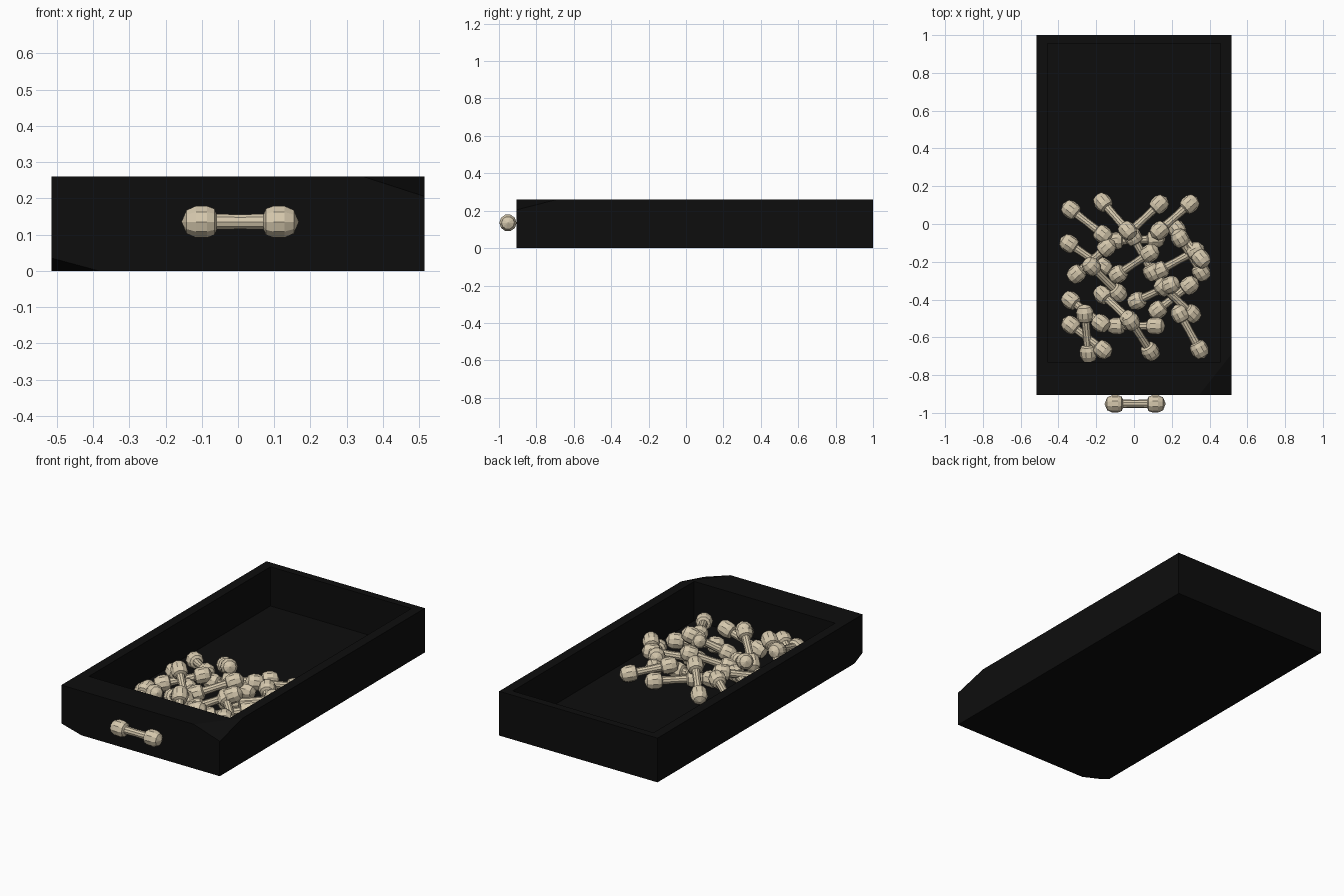
import bpy
import bmesh
from math import tau, sqrt
from mathutils import Vector, Matrix

start_cube = bpy.data.objects.get("Cube")
if start_cube:
    bpy.data.objects.remove(start_cube, do_unlink=True)


def make_material(name, color):
    material = bpy.data.materials.new(name)
    material.use_nodes = True
    material.diffuse_color = color
    material.node_tree.nodes["Principled BSDF"].inputs["Base Color"].default_value = color
    return material


def mesh_from(bm, name, material):
    bmesh.ops.recalc_face_normals(bm, faces=bm.faces)
    mesh = bpy.data.meshes.new(name)
    bm.to_mesh(mesh)
    bm.free()
    mesh.materials.append(material)
    return mesh


def add_object(name, mesh):
    obj = bpy.data.objects.new(name, mesh)
    bpy.context.collection.objects.link(obj)
    return obj


def slice_corner(bm, corner, points):
    """Cut away the corner beyond the plane through three points and cap the cut."""
    a, b, c = map(Vector, points)
    normal = (b - a).cross(c - a).normalized()
    if normal.dot(Vector(corner) - a) < 0:
        normal.negate()
    geom = bm.verts[:] + bm.edges[:] + bm.faces[:]
    cut = bmesh.ops.bisect_plane(bm, geom=geom, plane_co=a, plane_no=normal, clear_outer=True)
    edges = [e for e in cut["geom_cut"] if isinstance(e, bmesh.types.BMEdge)]
    bmesh.ops.contextual_create(bm, geom=edges)


black = make_material("black lacquer", (0.004, 0.004, 0.004, 1))
ivory = make_material("bone ivory", (0.67, 0.58, 0.42, 1))

# Tray: a block with a hollow pressed into its top and two clipped front corners
side, front, back, top = 0.515, -0.905, 1.0, 0.26
inner_side, inner_front, inner_back, floor = 0.458, -0.73, 0.955, 0.03

bm = bmesh.new()
bmesh.ops.create_cube(bm, size=1)
for v in bm.verts:
    v.co = (side if v.co.x > 0 else -side,
            back if v.co.y > 0 else front,
            top if v.co.z > 0 else 0)
lid = max(bm.faces, key=lambda f: f.calc_center_median().z)
bmesh.ops.inset_individual(bm, faces=[lid], thickness=0.05)
middle = lid.calc_center_median()
for v in lid.verts:
    v.co.x = inner_side if v.co.x > middle.x else -inner_side
    v.co.y = inner_back if v.co.y > middle.y else inner_front
hollow = bmesh.ops.extrude_face_region(bm, geom=[lid])
for v in hollow["geom"]:
    if isinstance(v, bmesh.types.BMVert):
        v.co.z = floor
if lid.is_valid:
    bmesh.ops.delete(bm, geom=[lid], context="FACES_ONLY")
slice_corner(bm, (side, front, top),
             [(0.345, front, top), (side, -0.69, top), (side, front, 0.205)])
slice_corner(bm, (-side, front, 0),
             [(-0.385, front, 0), (-side, -0.83, 0), (-side, front, 0.035)])
add_object("tray", mesh_from(bm, "tray", black))

# Bone: half a profile (radius, height), mirrored and turned around its length
half_bone = [(0.021, 0), (0.023, 0.065), (0.038, 0.071), (0.046, 0.092),
             (0.046, 0.122), (0.034, 0.148), (0, 0.162)]
outline = [(r, -h) for r, h in reversed(half_bone[1:])] + half_bone
bm = bmesh.new()
ring = [bm.verts.new((r, 0, h)) for r, h in outline]
edges = [bm.edges.new(pair) for pair in zip(ring, ring[1:])]
bmesh.ops.spin(bm, geom=ring + edges, cent=(0, 0, 0), axis=(0, 0, 1),
               angle=tau, steps=10, use_merge=False)
bmesh.ops.remove_doubles(bm, verts=bm.verts, dist=0.0005)
bone_mesh = mesh_from(bm, "bone", ivory)
KNOB_SPAN = 0.23


def add_bone(name, start, end):
    start, end = Vector(start), Vector(end)
    turn = (end - start).to_track_quat("Z", "Y").to_matrix().to_4x4()
    bone = add_object(name, bone_mesh)
    bone.matrix_world = Matrix.Translation((start + end) / 2) @ turn


# Handle bone on the front
add_bone("handle_bone", (-0.109, -0.952, 0.135), (0.121, -0.952, 0.135))

# Loose bones: knob positions in hundredths, the second knob rests higher
loose = [
    (-34, 8, -16, -6), (-17, 12, -3, -4), (14, 11, -3, -5), (30, 11, 13, -4),
    (-35, -10, -16, -23), (-31, -27, -14, -12), (-11, -9, 12, -8),
    (-9, -27, 9, -15), (-8, -37, -23, -22), (10, -26, -1, -6),
    (22, -2, 36, -19), (13, -25, 33, -14), (36, -26, 24, -7),
    (1, -41, 20, -32), (31, -48, 15, -33), (12, -46, 30, -32),
    (-17, -37, -2, -51), (9, -68, -2, -51), (-34, -40, -17, -53),
    (-34, -53, -16, -67), (-24, -69, -26, -47), (-10, -54, 12, -54),
    (35, -67, 24, -47),
]
for x1, y1, x2, y2 in loose:
    start = Vector((x1, y1)) / 100
    end = Vector((x2, y2)) / 100
    rise = sqrt(max(KNOB_SPAN ** 2 - (end - start).length_squared, 0))
    add_bone("loose_bone", (*start, 0.08), (*end, 0.08 + rise))
